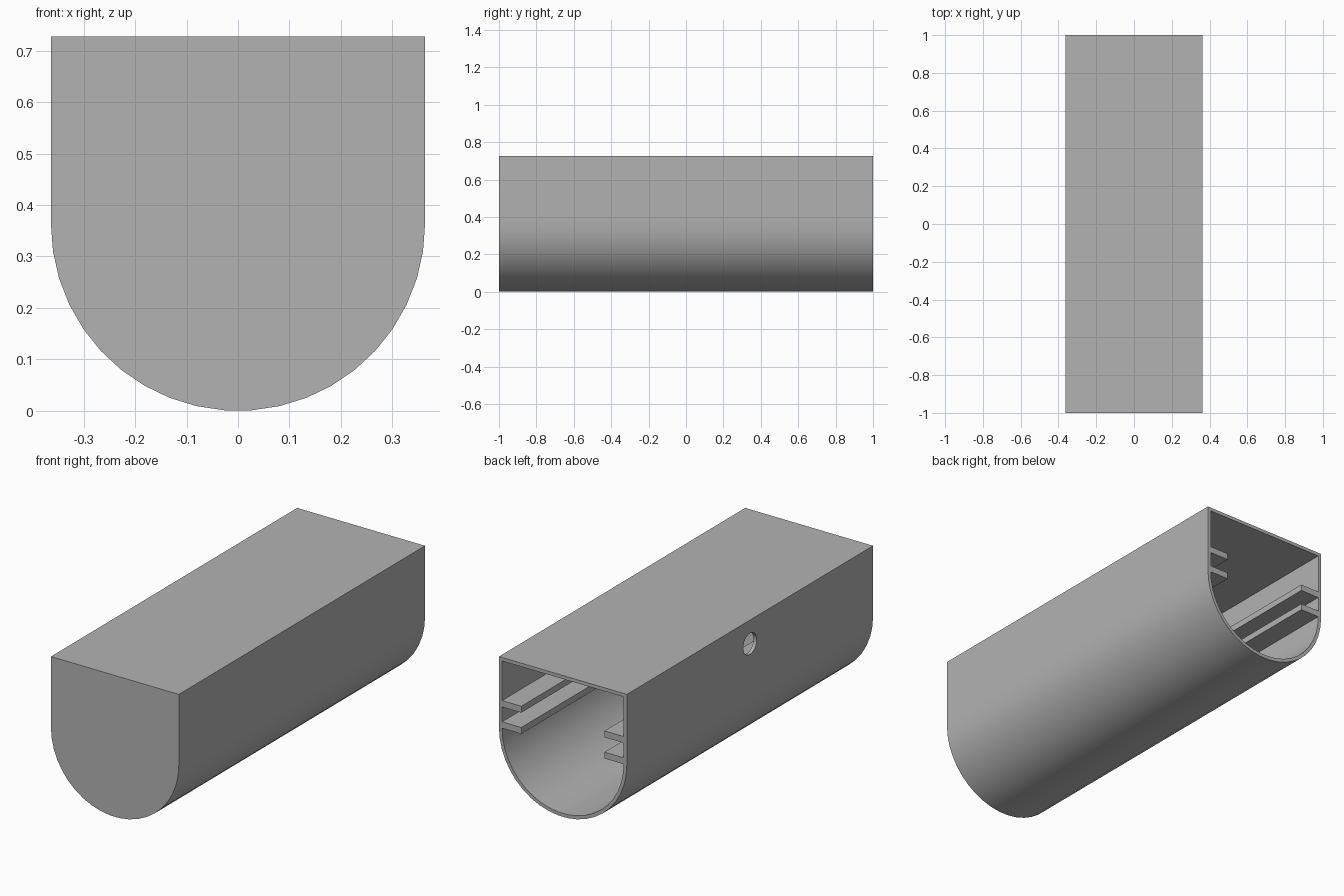
import bpy
import bmesh
from math import sin, cos, pi, radians

HALF = 0.3636      # half width, also radius of the rounded underside
WALL = 0.018
TOP = 2 * HALF
ARC_STEPS = 21

cube = bpy.data.objects.get("Cube")
if cube:
    bpy.data.objects.remove(cube, do_unlink=True)

grey = bpy.data.materials.new("plain_grey")
grey.use_nodes = True
colour = (0.45, 0.45, 0.45, 1)
grey.diffuse_color = colour
grey.node_tree.nodes["Principled BSDF"].inputs["Base Color"].default_value = colour


def make_object(name, bm):
    bmesh.ops.recalc_face_normals(bm, faces=bm.faces)
    mesh = bpy.data.meshes.new(name)
    bm.to_mesh(mesh)
    bm.free()
    mesh.materials.append(grey)
    obj = bpy.data.objects.new(name, mesh)
    bpy.context.collection.objects.link(obj)
    return obj


def u_loop(bm, inset, y):
    """Flat-topped profile with a half-round bottom."""
    r = HALF - inset
    pts = [(r, TOP - inset)]
    for i in range(ARC_STEPS + 1):
        a = pi * i / ARC_STEPS
        pts.append((r * cos(a), HALF - r * sin(a)))
    pts.append((-r, TOP - inset))
    return [bm.verts.new((x, y, z)) for x, z in pts]


def bridge(bm, a, b):
    for i in range(len(a)):
        j = (i + 1) % len(a)
        bm.faces.new((a[i], a[j], b[j], b[i]))


# Shell: closed at the front, open at the back
bm = bmesh.new()
loops = [u_loop(bm, 0, -1), u_loop(bm, 0, 1),
         u_loop(bm, WALL, 1), u_loop(bm, WALL, WALL - 1)]
for a, b in zip(loops, loops[1:]):
    bridge(bm, a, b)
bm.faces.new(loops[0])
bm.faces.new(loops[-1])
shell = make_object("housing_shell", bm)

# Round cable hole through the -x wall
bpy.ops.mesh.primitive_cylinder_add(vertices=32, radius=0.0545, depth=0.1,
                                    location=(-HALF, 0, 0.605),
                                    rotation=(0, pi / 2, 0))
cutter = bpy.context.object
cutter.name = "hole_cutter"
cutter.hide_render = True
cutter.data.materials.append(grey)
cut = shell.modifiers.new("cable_hole", "BOOLEAN")
cut.operation = "DIFFERENCE"
cut.solver = "EXACT"
cut.object = cutter
bpy.ops.object.select_all(action="DESELECT")
bpy.context.view_layer.objects.active = shell
shell.select_set(True)
bpy.ops.object.modifier_apply(modifier=cut.name)
bpy.data.objects.remove(cutter, do_unlink=True)
bpy.ops.object.shade_smooth_by_angle(angle=radians(30))

# Two pairs of rails forming a board slot on each inner wall
RAIL_W, RAIL_H = 0.109, 0.033
for side, label in ((1, "left"), (-1, "right")):
    for z, level in ((HALF, "lower"), (HALF + 0.109, "upper")):
        bm = bmesh.new()
        bmesh.ops.create_cube(bm, size=1)
        bmesh.ops.scale(bm, vec=(RAIL_W, 2 - WALL, RAIL_H), verts=bm.verts)
        centre = (side * (HALF - WALL - RAIL_W / 2), WALL / 2, z + RAIL_H / 2)
        bmesh.ops.translate(bm, vec=centre, verts=bm.verts)
        make_object(f"{level}_{label}_rail", bm)
